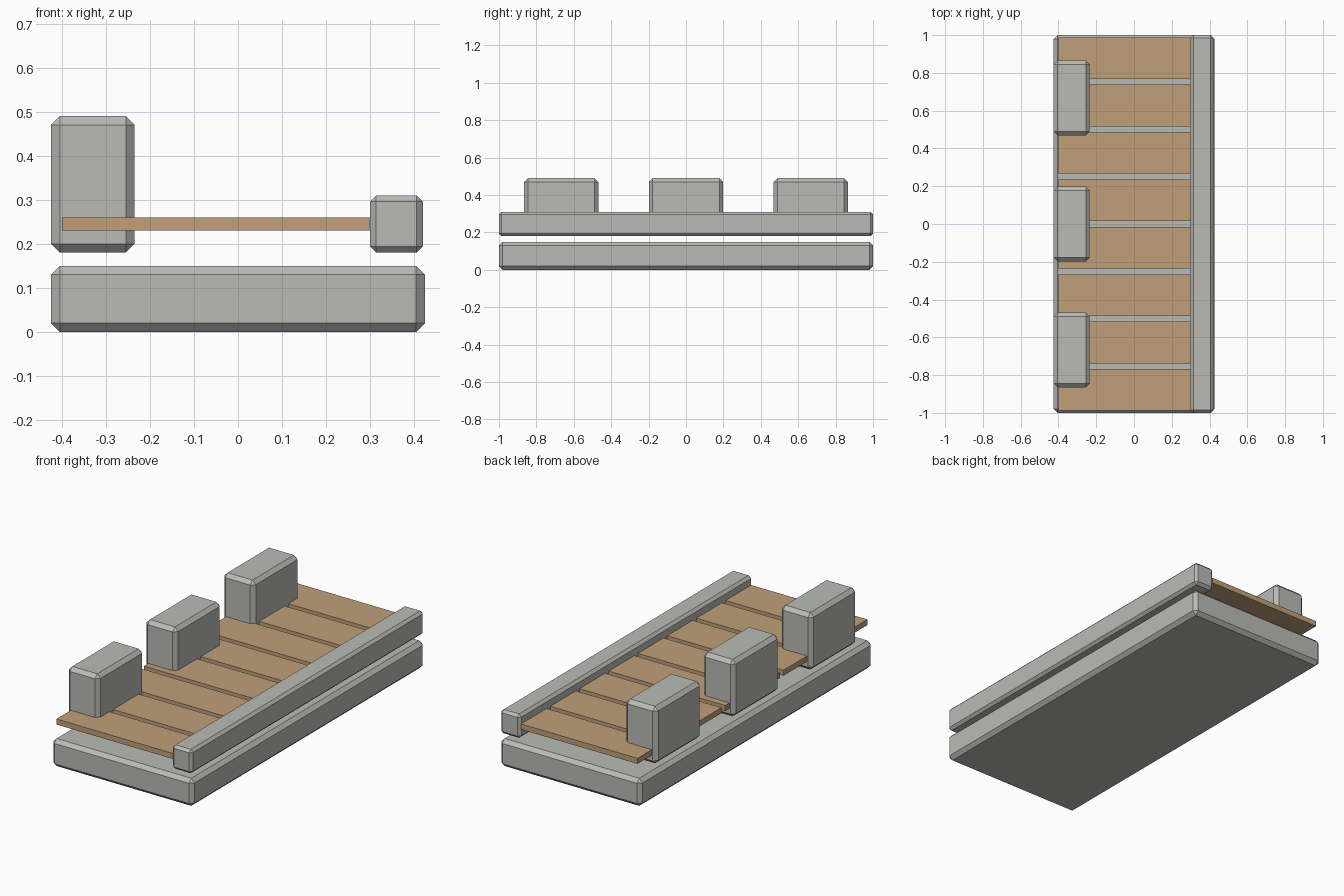
import bpy
import bmesh
from mathutils import Vector

default = bpy.data.objects.get("Cube")
if default:
    bpy.data.objects.remove(default, do_unlink=True)


def make_material(name, color):
    mat = bpy.data.materials.new(name)
    mat.use_nodes = True
    mat.diffuse_color = color
    mat.node_tree.nodes["Principled BSDF"].inputs["Base Color"].default_value = color
    return mat


stone = make_material("grey stone", (0.49, 0.50, 0.468, 1))
wood = make_material("brown wood", (0.527, 0.352, 0.195, 1))


def box(name, low, high, mat, chamfer=0):
    """Box between two corners, with optional flat chamfered edges."""
    low, high = Vector(low), Vector(high)
    bm = bmesh.new()
    bmesh.ops.create_cube(bm, size=1)
    bmesh.ops.scale(bm, vec=high - low, verts=bm.verts)
    if chamfer:
        bmesh.ops.bevel(bm, geom=bm.edges[:], offset=chamfer, segments=1,
                        affect='EDGES')
    mesh = bpy.data.meshes.new(name)
    bm.to_mesh(mesh)
    bm.free()
    mesh.materials.append(mat)
    obj = bpy.data.objects.new(name, mesh)
    obj.location = (low + high) / 2
    bpy.context.collection.objects.link(obj)
    return obj


# Stone foundation slab and the long low curb on the left
box("base_slab", (-0.425, -1, 0), (0.425, 1, 0.15), stone, 0.02)
box("curb", (0.30, -1, 0.18), (0.42, 1, 0.31), stone, 0.014)

# Three parapet blocks along the right edge
for i in range(3):
    y = (i - 1) * 0.667
    box(f"parapet_block_{i + 1}", (-0.425, y - 0.198, 0.18),
        (-0.235, y + 0.198, 0.49), stone, 0.02)

# Walkway planks with narrow gaps
for i in range(8):
    y = (i - 3.5) * 0.251
    box(f"plank_{i + 1}", (-0.40, y - 0.11, 0.23), (0.30, y + 0.11, 0.26), wood)
